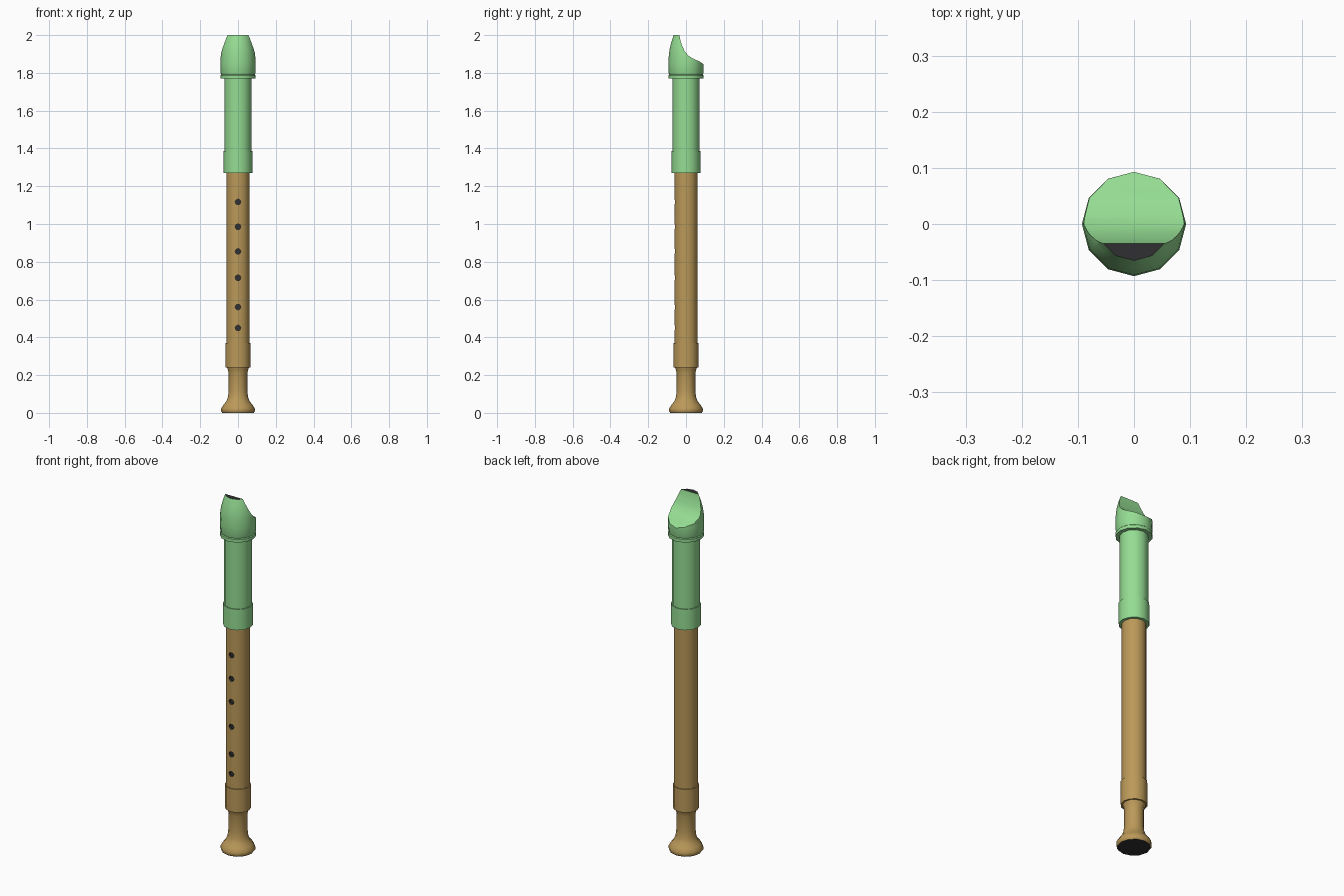
import bpy, bmesh, math
from mathutils import Matrix

if "Cube" in bpy.data.objects:
    bpy.data.objects.remove(bpy.data.objects["Cube"])

SIDES = 12


def material(name, rgb):
    m = bpy.data.materials.new(name)
    m.diffuse_color = (*rgb, 1)
    m.use_nodes = True
    m.node_tree.nodes["Principled BSDF"].inputs["Base Color"].default_value = m.diffuse_color
    return m


GREEN = material("green_plastic", (0.30, 0.72, 0.29))
WOOD = material("wood", (0.50, 0.32, 0.10))
DARK = material("dark_bore", (0.03, 0.03, 0.032))


def make_object(name, bm, mats):
    bmesh.ops.recalc_face_normals(bm, faces=bm.faces)
    mesh = bpy.data.meshes.new(name)
    bm.to_mesh(mesh)
    bm.free()
    for m in mats:
        mesh.materials.append(m)
    ob = bpy.data.objects.new(name, mesh)
    bpy.context.collection.objects.link(ob)
    return ob


def lathe(name, profile, mat, dark_bottom=False, dark_top=False):
    """Closed solid of revolution from (radius, z) points."""
    bm = bmesh.new()
    rings = [[bm.verts.new((r * math.cos(a), r * math.sin(a), z))
              for a in (2 * math.pi * i / SIDES for i in range(SIDES))]
             for r, z in profile]
    for lo, hi in zip(rings, rings[1:]):
        for i in range(SIDES):
            j = (i + 1) % SIDES
            bm.faces.new((lo[i], lo[j], hi[j], hi[i]))
    bm.faces.new(rings[0][::-1]).material_index = int(dark_bottom)
    bm.faces.new(rings[-1]).material_index = int(dark_top)
    return make_object(name, bm, (mat, DARK))


def select_only(ob):
    bpy.ops.object.select_all(action='DESELECT')
    ob.select_set(True)
    bpy.context.view_layer.objects.active = ob


def cut(ob, cutter):
    cutter.hide_render = True
    mod = ob.modifiers.new("cut", 'BOOLEAN')
    mod.operation = 'DIFFERENCE'
    mod.solver = 'EXACT'
    mod.object = cutter
    select_only(ob)
    bpy.ops.object.modifier_apply(modifier=mod.name)
    bpy.data.objects.remove(cutter)


# Flared foot and its socket
foot = lathe("foot", [(0.083, 0), (0.089, 0.008), (0.089, 0.022), (0.078, 0.042),
                      (0.062, 0.06), (0.053, 0.085), (0.049, 0.12), (0.049, 0.21),
                      (0.053, 0.225), (0.058, 0.24)], WOOD, dark_bottom=True)
foot_socket = lathe("foot_socket", [(0.067, 0.24), (0.067, 0.37)], WOOD)

# Body tube with finger holes
body = lathe("body", [(0.062, 0.36), (0.062, 1.28)], WOOD)
bm = bmesh.new()
for z in (0.45, 0.56, 0.715, 0.855, 0.985, 1.117):
    bmesh.ops.create_cone(bm, cap_ends=True, segments=12, radius1=0.015, radius2=0.015,
                          depth=0.04, matrix=Matrix.Translation((0, -0.068, z))
                          @ Matrix.Rotation(math.pi / 2, 4, 'X'))
for f in bm.faces:
    f.material_index = 1
cut(body, make_object("hole_cutter", bm, (WOOD, DARK)))

# Head joint
head_collar = lathe("head_collar", [(0.077, 1.27), (0.077, 1.387)], GREEN)
head_tube = lathe("head_tube", [(0.072, 1.38), (0.072, 1.78)], GREEN)

# Mouthpiece: domed cap with a curved scoop removed from the back
mouthpiece = lathe("mouthpiece", [(0.093, 1.77), (0.093, 1.787), (0.089, 1.791),
                                  (0.092, 1.80), (0.093, 1.85), (0.091, 1.895),
                                  (0.086, 1.93), (0.077, 1.965), (0.065, 2.0)],
                   GREEN, dark_top=True)
scoop = [(-0.037, 2.05), (-0.035, 2.0), (-0.029, 1.97), (-0.019, 1.94), (-0.006, 1.913),
         (0.012, 1.892), (0.04, 1.874), (0.07, 1.861), (0.086, 1.851), (0.12, 1.826),
         (0.12, 2.05)]
bm = bmesh.new()
face = bm.faces.new([bm.verts.new((-0.15, y, z)) for y, z in scoop])
ext = bmesh.ops.extrude_face_region(bm, geom=[face])
bmesh.ops.translate(bm, vec=(0.3, 0, 0),
                    verts=[v for v in ext["geom"] if isinstance(v, bmesh.types.BMVert)])
cut(mouthpiece, make_object("scoop_cutter", bm, (GREEN, DARK)))

# Smooth shading with sharp steps
for ob in (foot, foot_socket, body, head_collar, head_tube, mouthpiece):
    select_only(ob)
    bpy.ops.object.shade_smooth_by_angle(angle=math.radians(40))
